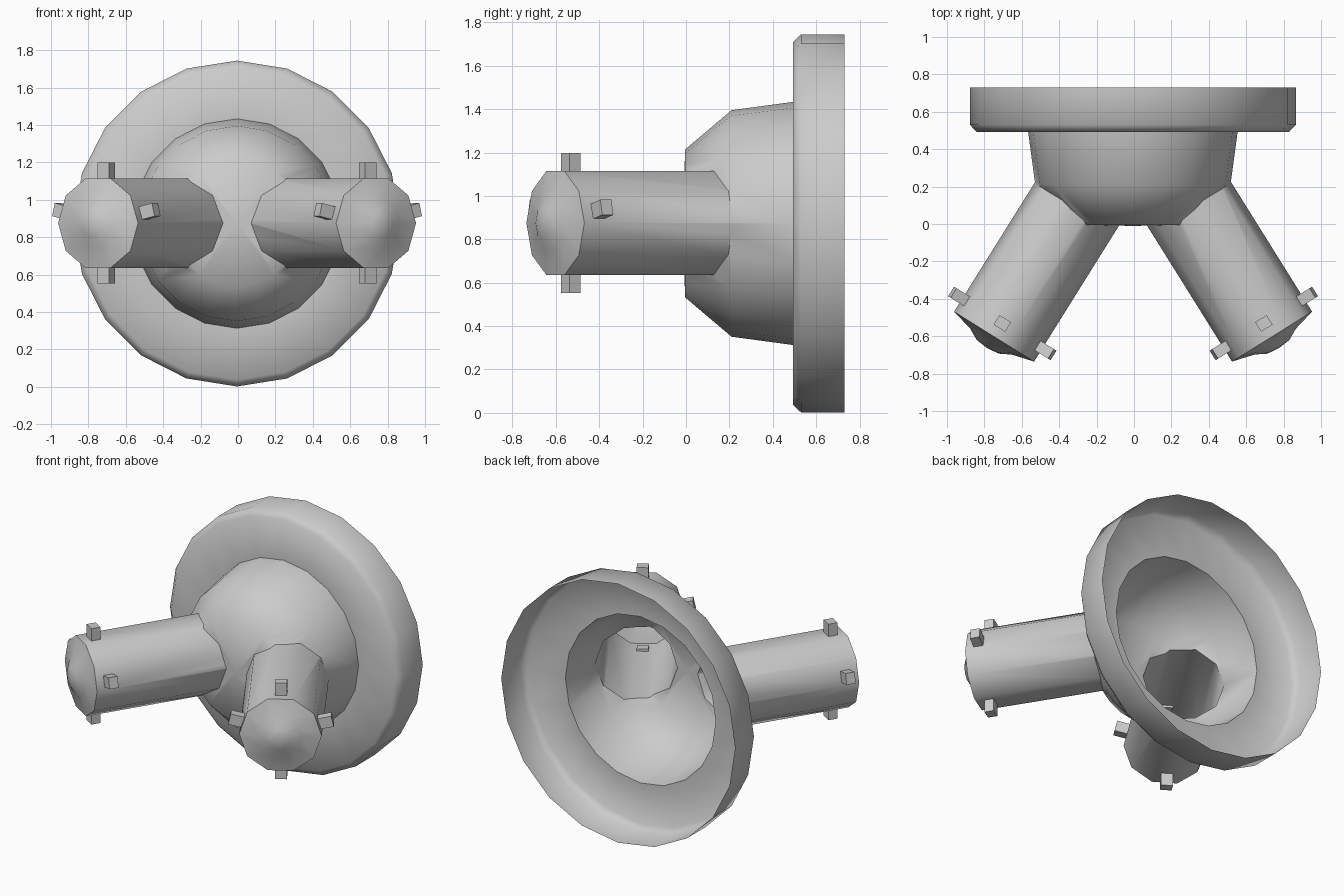
import bpy, bmesh, math
from mathutils import Matrix, Vector

if "Cube" in bpy.data.objects:
    bpy.data.objects.remove(bpy.data.objects["Cube"])

ZC = 0.873


def frame(origin, direction):
    """Local z along direction, local y up."""
    z = Vector(direction).normalized()
    y = Vector((0, 0, 1))
    x = y.cross(z)
    m = Matrix((x, y, z)).transposed().to_4x4()
    m.translation = Vector(origin)
    return m


def add_object(name, bm, mat=None):
    if mat:
        bm.transform(mat)
    bmesh.ops.recalc_face_normals(bm, faces=bm.faces[:])
    me = bpy.data.meshes.new(name)
    bm.to_mesh(me)
    bm.free()
    ob = bpy.data.objects.new(name, me)
    bpy.context.collection.objects.link(ob)
    return ob


def lathe(name, profile, n, mat):
    """Closed solid of revolution: flat first end, pole at the last point."""
    bm = bmesh.new()
    rings = [[bm.verts.new((r * math.cos(math.tau * i / n),
                            r * math.sin(math.tau * i / n), h)) for i in range(n)]
             for r, h in profile[:-1]]
    pole = bm.verts.new((0, 0, profile[-1][1]))
    bm.faces.new(rings[0])
    for a, b in zip(rings, rings[1:]):
        for i in range(n):
            j = (i + 1) % n
            bm.faces.new((a[i], a[j], b[j], b[i]))
    for i in range(n):
        bm.faces.new((rings[-1][i], rings[-1][(i + 1) % n], pole))
    return add_object(name, bm, mat)


def smooth(ob, angle):
    bpy.ops.object.select_all(action='DESELECT')
    ob.select_set(True)
    bpy.context.view_layer.objects.active = ob
    bpy.ops.object.shade_smooth_by_angle(angle=math.radians(angle))


# flanged dome, radius against distance towards the front
body = lathe("flanged_dome",
             [(0.871, -0.73), (0.871, -0.53), (0.835, -0.492), (0.56, -0.492),
              (0.522, -0.21), (0.34, 0.005), (0, 0.01)],
             20, frame((-0.006, 0, ZC), (0, -1, 0)))

# two splayed tubes with domed ends, each with four pegs around the end
for side, label in ((1, "right"), (-1, "left")):
    m = frame((side * 0.743 - 0.005, -0.602, ZC + 0.002), (side * 0.53, -0.848, 0))
    tube = lathe("tube_" + label,
                 [(0.252, -1.1), (0.252, 0), (0.13, 0.032), (0.07, 0.064), (0, 0.072)],
                 10, m)
    mod = body.modifiers.new("join_" + label, 'BOOLEAN')
    mod.operation = 'UNION'
    mod.solver = 'EXACT'
    mod.object = tube
    bpy.context.view_layer.objects.active = body
    bpy.ops.object.modifier_apply(modifier=mod.name)
    bpy.data.objects.remove(tube)

    bm = bmesh.new()
    for angle in (13, 90, 167, 270):
        pm = (m @ Matrix.Rotation(math.radians(angle), 4, 'Z')
              @ Matrix.Translation((0.274, 0, -0.083))
              @ Matrix.Diagonal((0.098, 0.072, 0.06, 1)))
        bmesh.ops.create_cube(bm, size=1, matrix=pm)
    add_object("pegs_" + label, bm)

# open the back so flange, dome and tubes form one hollow shell
bm = bmesh.new()
bm.from_mesh(body.data)
back = [f for f in bm.faces if f.calc_center_median().y > 0.72]
bmesh.ops.delete(bm, geom=back, context='FACES')
bm.to_mesh(body.data)
bm.free()
smooth(body, 52)
